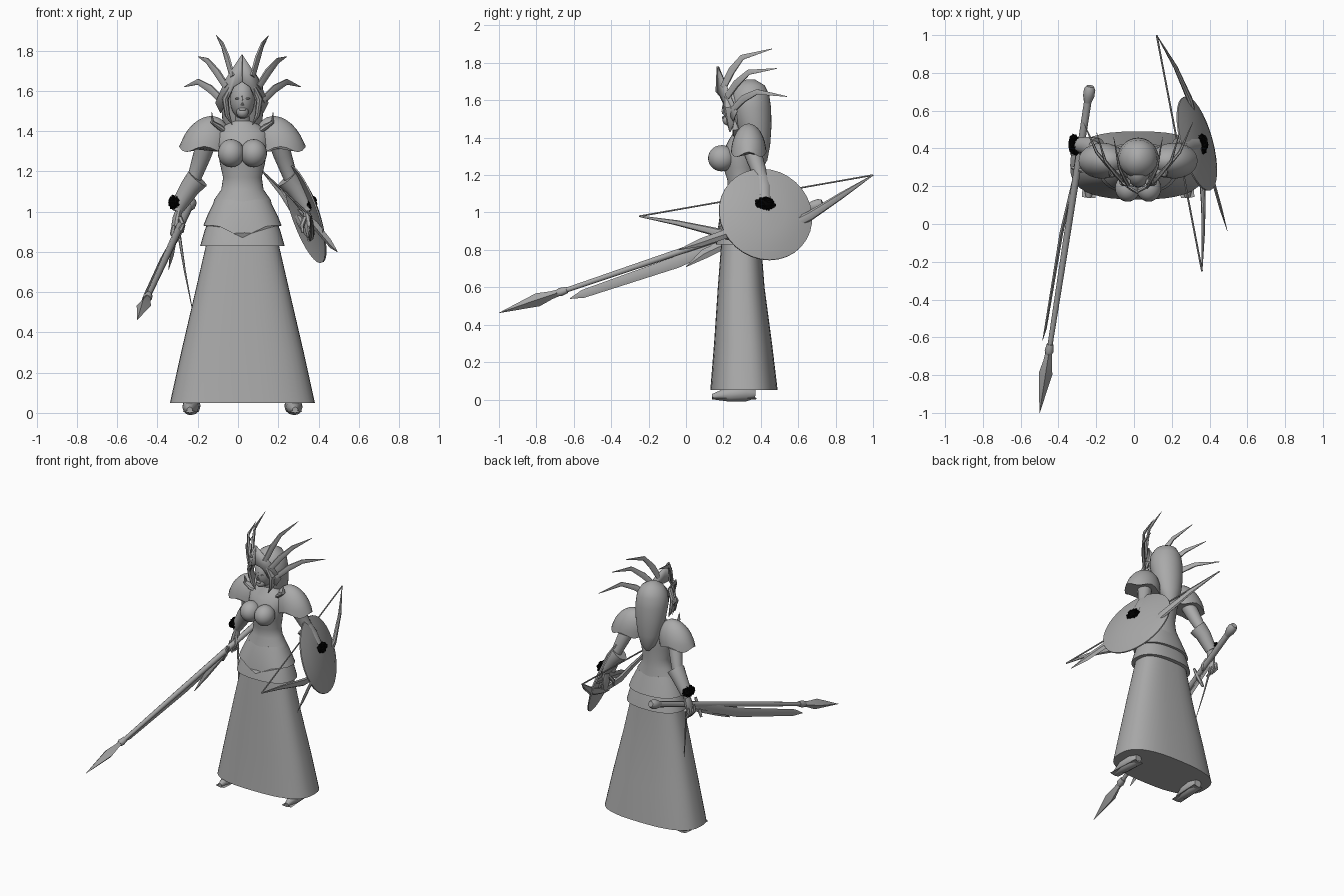
import bpy, bmesh, random
from math import cos, sin, pi, tau
from mathutils import Vector

random.seed(4)
if "Cube" in bpy.data.objects:
    bpy.data.objects.remove(bpy.data.objects["Cube"])

CX = 0.022   # body centre line
parts = []


def material(name, value):
    mat = bpy.data.materials.new(name)
    mat.use_nodes = True
    colour = (value, value, value, 1)
    mat.diffuse_color = colour
    mat.node_tree.nodes["Principled BSDF"].inputs["Base Color"].default_value = colour
    return mat


GREY = material("plain grey", 0.4)
BLACK = material("black fur", 0.0)


def finish(name, bm, mat=GREY):
    bmesh.ops.recalc_face_normals(bm, faces=bm.faces)
    mesh = bpy.data.meshes.new(name)
    bm.to_mesh(mesh)
    bm.free()
    mesh.materials.append(mat)
    obj = bpy.data.objects.new(name, mesh)
    bpy.context.collection.objects.link(obj)
    parts.append(obj)
    return obj


def skin(name, rings, capped=True):
    """Bridge closed rings of points."""
    bm = bmesh.new()
    loops = [[bm.verts.new(p) for p in ring] for ring in rings]
    for a, b in zip(loops, loops[1:]):
        for i in range(len(a)):
            j = (i + 1) % len(a)
            bm.faces.new((a[i], a[j], b[j], b[i]))
    if capped:
        bm.faces.new(loops[0])
        bm.faces.new(loops[-1])
    return finish(name, bm)


def loft(name, sections, sides=32, power=1.0, dip=0.0, capped=True):
    """Stack of level ovals (z, y centre, half width, half depth); dip lowers the front of the first."""
    rings = []
    for k, (z, y, w, d) in enumerate(sections):
        ring = []
        for i in range(sides):
            c, s = cos(tau * i / sides), sin(tau * i / sides)
            px = abs(c) ** power * (1 if c > 0 else -1)
            py = abs(s) ** power * (1 if s > 0 else -1)
            drop = dip * max(0, 1 - abs(px) * 1.6) if k == 0 and s < 0 else 0
            ring.append((CX + w * px, y + d * py, z - drop))
        rings.append(ring)
    return skin(name, rings, capped)


def tube(name, points, radii, sides=8, flat=1.0, ref=(0, 0, 1)):
    """Tapered tube through points; flat squashes it across the ref direction."""
    pts = [Vector(p) for p in points]
    rings = []
    for i, (p, r) in enumerate(zip(pts, radii)):
        t = (pts[min(i + 1, len(pts) - 1)] - pts[max(i - 1, 0)]).normalized()
        side = t.cross(Vector(ref)).normalized()
        up = side.cross(t)
        rings.append([p + side * r * flat * cos(tau * k / sides) + up * r * sin(tau * k / sides)
                      for k in range(sides)])
    return skin(name, rings)


def ball(name, centre, radii, mat=GREY, jitter=0.0):
    bm = bmesh.new()
    bmesh.ops.create_uvsphere(bm, u_segments=24, v_segments=14, radius=1)
    for v in bm.verts:
        v.co *= 1 + random.uniform(-jitter, jitter)
        v.co = Vector(centre) + Vector([a * b for a, b in zip(v.co, radii)])
    return finish(name, bm, mat)


# Dress: skirt, two peplum tiers and bodice
loft("skirt", [(.05, .31, .36, .18), (.3, .305, .305, .155), (.6, .295, .235, .125),
               (.86, .295, .175, .105)], 40, .75)
loft("lower_peplum", [(.83, .295, .21, .135), (.9, .295, .19, .12), (.97, .295, .165, .1)], power=.85)
loft("upper_peplum", [(.93, .295, .195, .13), (.98, .295, .175, .115), (1.06, .295, .135, .09)],
     dip=.06, power=.9)
loft("bodice", [(.98, .295, .16, .1), (1.06, .295, .14, .092), (1.11, .3, .105, .08),
                (1.17, .3, .096, .078), (1.24, .29, .112, .09), (1.32, .29, .125, .095),
                (1.39, .305, .13, .075), (1.43, .31, .085, .055), (1.45, .305, .042, .042),
                (1.52, .28, .036, .04)])

# Head, face and hair
ball("head", (CX, .275, 1.56), (.062, .08, .1))
ball("chin", (CX, .225, 1.495), (.03, .03, .03))
tube("nose", [(CX, .2, 1.575), (CX, .19, 1.545), (CX, .2, 1.53)], [.005, .012, .008])
ball("lips", (CX, .2, 1.508), (.018, .008, .007))
loft("hair", [(1.24, .40, .012, .012), (1.28, .395, .05, .04), (1.36, .38, .08, .07),
              (1.46, .365, .1, .092), (1.56, .35, .108, .105), (1.63, .345, .1, .1),
              (1.68, .345, .07, .075), (1.71, .345, .02, .025)])

for s, side in ((1, "left"), (-1, "right")):
    def at(x, y, z, s=s):
        return (CX + s * x, y, z)

    ball(side + "_breast", at(.056, .19, 1.29), (.066, .072, .07))
    ball(side + "_eye", at(.026, .203, 1.562), (.011, .006, .005))
    tube(side + "_side_lock", [at(.05, .22, 1.63), at(.085, .23, 1.56), at(.075, .24, 1.48),
                               at(.05, .235, 1.43)], [.02, .028, .022, .003], flat=.6, ref=(0, 1, 0))

    # Tiara plate
    bm = bmesh.new()
    outline = [(0, .17, 1.78), (.08, .22, 1.66), (.13, .27, 1.54), (.105, .25, 1.49),
               (.07, .21, 1.56), (.04, .185, 1.62), (0, .165, 1.645)]
    bm.faces.new([bm.verts.new(at(*p)) for p in outline])
    bmesh.ops.triangulate(bm, faces=bm.faces)
    plate = finish(side + "_tiara_plate", bm)
    plate.modifiers.new("thickness", "SOLIDIFY").thickness = .008

    # Swept crown spikes
    for k, path in enumerate((
            [(.05, .2, 1.67), (.075, .245, 1.76), (.1, .3, 1.83), (.13, .46, 1.875)],
            [(.08, .22, 1.62), (.125, .27, 1.69), (.175, .335, 1.75), (.22, .485, 1.77)],
            [(.1, .25, 1.55), (.16, .31, 1.61), (.22, .38, 1.645), (.29, .54, 1.62)])):
        tube(f"{side}_crown_spike_{k + 1}", [at(*p) for p in path], [.02, .022, .016, .002],
             6, flat=.5)

    # Shoulder guard: half dome with scalloped hem and curled collar tip
    rings = []
    for k in range(8):
        a = pi / 2 * k / 7.3
        ring = []
        for i in range(24):
            b = tau * i / 24
            hem = .014 * cos(4 * b) if k == 0 else 0
            ring.append(at(.19 + .035 * sin(a) * -1 + .125 * cos(a) * cos(b),
                           .335 + .095 * cos(a) * sin(b), 1.31 + hem + .165 * sin(a)))
        rings.append(ring)
    skin(side + "_shoulder_guard", rings)
    tube(side + "_collar_tip", [at(.09, .3, 1.4), at(.115, .275, 1.42), at(.15, .265, 1.445),
                                at(.152, .26, 1.495)], [.03, .03, .018, .002], flat=.5, ref=(0, 1, 0))

    # Arm, bracer, fur cuff and hand
    tube(side + "_arm", [at(.17, .34, 1.37), at(.2, .37, 1.28), at(.235, .405, 1.18),
                         at(.29, .42, 1.07), at(.325, .415, 1.0)],
         [.05, .045, .036, .035, .025], 14, ref=(0, 1, 0))
    tube(side + "_bracer", [at(.222, .40, 1.165), at(.26, .412, 1.12), at(.32, .42, 1.025)],
         [.058, .05, .038], 14, ref=(0, 1, 0))
    ball(side + "_fur_cuff", at(.337, .42, 1.045), (.03, .052, .034), BLACK, .22)
    tube(side + "_hand", [at(.312, .415, 1.02), at(.325, .412, .97), at(.33, .405, .93),
                          at(.335, .40, .87)], [.022, .033, .036, .02], 10, flat=.65, ref=(0, 1, 0))
    for k in range(4):
        y = .372 + .022 * k
        tube(f"{side}_finger_{k + 1}", [at(.34, y, .93), at(.35, y, .89), at(.325, y, .855)],
             [.012, .011, .007], 6, ref=(0, 1, 0))
    tube(side + "_thumb", [at(.31, .39, .97), at(.295, .365, .93), at(.3, .355, .895)],
         [.012, .012, .007], 6, ref=(0, 1, 0))

    # Shoe with sole
    tube(side + "_shoe", [at(.25, .37, .03), at(.253, .32, .035), at(.258, .23, .028), at(.262, .14, .015)],
         [.025, .045, .04, .014], 12)
    tube(side + "_sole", [at(.25, .375, .006), at(.255, .25, .006), at(.262, .14, .006)],
         [.006, .006, .006], 4, flat=6)

# Spear held in the right hand
tip, tail = Vector((-.5, -1, .463)), Vector((-.232, .73, 1.05))


def along(f):
    return tip.lerp(tail, f)


tube("spear_shaft", [along(f) for f in (.17, .5, .97)], [.013, .017, .02], 10)
tube("spear_head", [along(f) for f in (0, .12, .16, .2)], [.001, .036, .022, .016], 4)
tube("spear_collar", [along(f) for f in (.18, .19, .21)], [.018, .024, .018], 10)
tube("spear_pommel", [along(f) for f in (.95, .97, .99, 1)], [.02, .03, .03, .02], 10)

# Blades beside the spear and the thin hanging blade
tube("long_blade", [(-.485, -.62, .54), (-.468, -.55, .565), (-.385, -.05, .735), (-.315, .25, .865),
                    (-.295, .42, .93)], [.002, .022, .032, .028, .012], 4, flat=.3)
tube("short_blade", [(-.345, .0, .71), (-.33, .1, .78), (-.3, .4, .92)], [.002, .026, .018], 4, flat=.4)
tube("thin_blade", [(-.23, .35, .53), (-.265, .385, .71), (-.295, .42, .9)],
     [.002, .005, .009], 6, ref=(0, 1, 0))
tube("blade_guard", [(-.33, .3, .82), (-.3, .29, .88), (-.27, .28, .94)], [.008, .016, .008], 6, ref=(0, 1, 0))

# Domed shield on the left arm
normal = Vector((1, .27, .35)).normalized()
u = normal.cross((0, 0, 1)).normalized()
v = u.cross(normal)
centre = Vector((.35, .43, .995))
shield = []
for r, h in ((.001, .024), (.1, .02), (.19, .006), (.257, -.015), (.257, -.023), (.19, -.004), (.001, .014)):
    shield.append([centre + normal * h + (u * cos(tau * i / 32) + v * sin(tau * i / 32)) * r
                   for i in range(32)])
skin("shield", shield)

# Bow and arrow-like blade behind the shield
tube("bow", [(.36, -.25, .98), (.367, -.05, .945), (.367, .1, .91), (.362, .22, .88), (.36, .42, .87),
             (.315, .58, .94), (.295, .66, .98), (.22, .83, 1.09), (.12, 1, 1.2)],
     [.004, .014, .02, .026, .018, .026, .026, .018, .003], 8, flat=.6)
tube("bow_string", [(.36, -.25, .98), (.12, 1, 1.2)], [.005, .005], 6)
tube("left_blade", [(.495, -.04, .8), (.46, .08, .84), (.39, .33, .925), (.3, .6, 1.01)],
     [.002, .022, .026, .012], 4, flat=.35)

# Smooth shading with crisp edges
bpy.ops.object.select_all(action="DESELECT")
for obj in parts:
    obj.select_set(True)
bpy.context.view_layer.objects.active = parts[0]
bpy.ops.object.shade_smooth_by_angle(angle=pi / 5)
